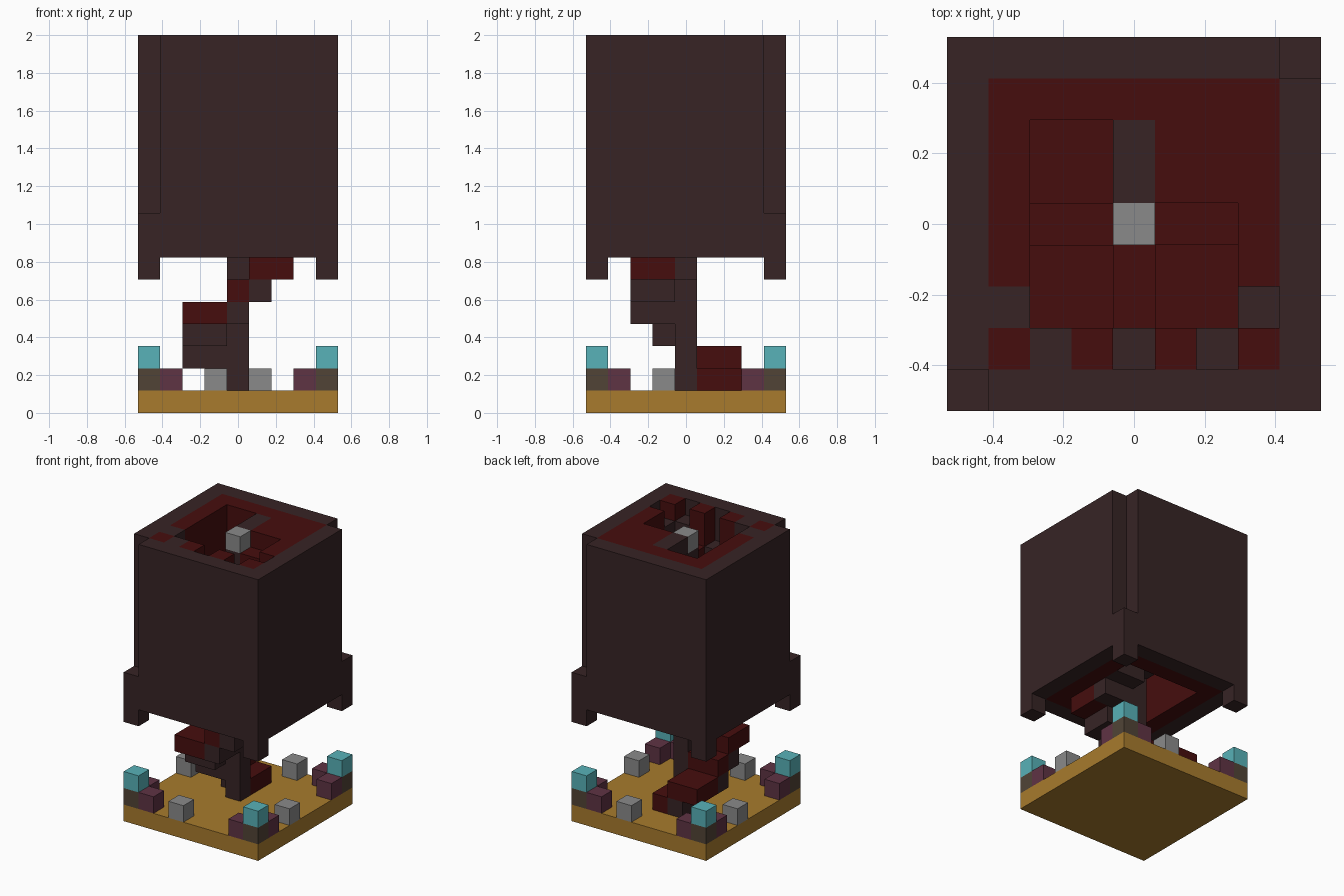
import bpy
import bmesh
from mathutils import Matrix, Vector

cube = bpy.data.objects.get("Cube")
if cube:
    bpy.data.objects.remove(cube, do_unlink=True)

U = 2 / 17          # edge of one block
MID = 4             # index of the central cell
TOP = 16            # index of the highest layer


def material(name, rgb):
    linear = [(c / 255 / 12.92) if c < 11 else ((c / 255 + 0.055) / 1.055) ** 2.4 for c in rgb]
    mat = bpy.data.materials.new(name)
    mat.use_nodes = True
    mat.diffuse_color = (*linear, 1)
    mat.node_tree.nodes["Principled BSDF"].inputs["Base Color"].default_value = (*linear, 1)
    return mat


DARK = material("dark brown", (55, 36, 37))
RED = material("deep red", (70, 13, 13))
GOLD = material("ochre", (168, 123, 45))
GREY = material("stone grey", (138, 138, 138))
PLUM = material("plum", (95, 51, 68))
OLIVE = material("olive brown", (81, 68, 54))
CYAN = material("pale cyan", (88, 178, 184))


def blocks(name, mat, boxes):
    """One object from boxes given as inclusive cell ranges (x, y, layer)."""
    bm = bmesh.new()
    for xs, ys, zs in boxes:
        lo = Vector((xs[0] - MID - 0.5, ys[0] - MID - 0.5, zs[0])) * U
        hi = Vector((xs[1] - MID + 0.5, ys[1] - MID + 0.5, zs[1] + 1)) * U
        place = Matrix.Translation((lo + hi) / 2) @ Matrix.Diagonal((*(hi - lo), 1))
        bmesh.ops.create_cube(bm, size=1, matrix=place)
    mesh = bpy.data.meshes.new(name)
    bm.to_mesh(mesh)
    bm.free()
    mesh.materials.append(mat)
    obj = bpy.data.objects.new(name, mesh)
    bpy.context.collection.objects.link(obj)
    return obj


def cell(x, y, z, z_end=None):
    return (x, x), (y, y), (z, z if z_end is None else z_end)


def quarter_turn(x, y, times):
    """Turn a cell about the centre, counter-clockwise."""
    for _ in range(times):
        x, y = 2 * MID - y, x
    return x, y


def turned(xs, ys, times):
    a = quarter_turn(xs[0], ys[0], times)
    b = quarter_turn(xs[1], ys[1], times)
    return tuple(sorted((a[0], b[0]))), tuple(sorted((a[1], b[1])))


# Floor slab with its corner ornaments and loose stones
blocks("floor_slab", GOLD, [((0, 8), (0, 8), (0, 0))])
corners = [quarter_turn(0, 0, t) for t in range(4)]
blocks("corner_posts", OLIVE, [cell(x, y, 1) for x, y in corners])
blocks("corner_lamps", CYAN, [cell(x, y, 2) for x, y in corners])
blocks("corner_flankers", PLUM,
       [cell(*quarter_turn(x, y, t), 1) for t in range(4) for x, y in ((1, 0), (0, 1))])
blocks("loose_stones", GREY, [cell(*quarter_turn(3, 0, t), 1) for t in range(4)])

# Central newel post and its cap
blocks("newel_post", DARK, [cell(MID, MID, 1, TOP - 1)])
blocks("newel_cap", GREY, [cell(MID, MID, TOP)])

# Spiral stair: straight and corner treads alternate, each with a dark support ahead
treads, supports = [], []
for layer in range(1, TOP + 1):
    turn = (layer - 1) // 2
    if layer % 2:
        tread, support = ((4, 4), (5, 6)), ((3, 3), (5, 6))
    else:
        tread, support = ((2, 3), (5, 6)), ((2, 3), (4, 4))
    treads.append((*turned(*tread, turn % 4), (layer, layer)))
    supports.append((*turned(*support, turn % 4), (layer, layer)))
blocks("stair_treads", RED, treads)
blocks("stair_supports", DARK, supports)

# Outer walls: four sides, corner columns (two cut short) and feet
walls = [(*turned((1, 7), (0, 0), t), (7, TOP)) for t in range(4)]
for x, y in corners:
    walls.append(cell(x, y, 6, 8 if x == y else TOP))
blocks("outer_walls", DARK, walls)

# Inner lining, with a dark cap on some columns; three of them sit lower
caps = {(2, 1): TOP, (1, 2): TOP, (4, 1): TOP - 2, (6, 1): TOP - 1, (7, 2): TOP - 1}
ring = [(x, y) for x in range(1, 8) for y in range(1, 8)
        if x in (1, 7) or y in (1, 7)]
plain = [(x, y) for x, y in ring if y < 3 and (x, y) not in caps]
lining = [((1, 1), (3, 7), (7, TOP)), ((7, 7), (3, 7), (7, TOP)), ((2, 6), (7, 7), (7, TOP))]
lining += [cell(x, y, 7, TOP) for x, y in plain]
lining += [cell(x, y, 7, top - 1) for (x, y), top in caps.items()]
blocks("inner_lining", RED, lining)
blocks("lining_caps", DARK, [cell(x, y, top) for (x, y), top in caps.items()])
